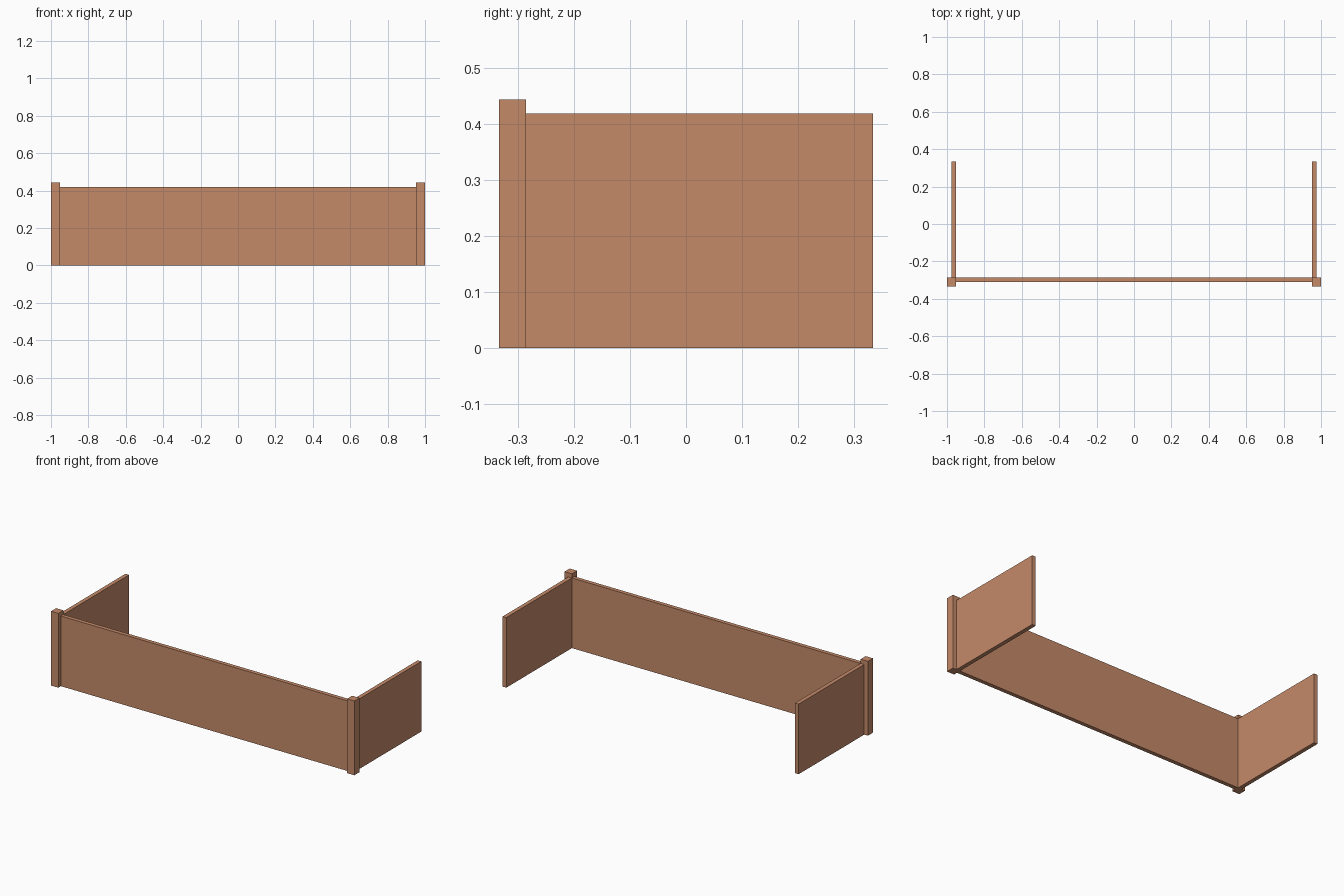
import bpy

# Remove the default cube
default = bpy.data.objects.get("Cube")
if default:
    bpy.data.objects.remove(default, do_unlink=True)

# Single wood colour
wood = bpy.data.materials.new("terracotta_wood")
wood.use_nodes = True
COLOUR = (0.558, 0.254, 0.141, 1.0)
wood.diffuse_color = COLOUR
wood.node_tree.nodes["Principled BSDF"].inputs["Base Color"].default_value = COLOUR


def box(name, x, y, z):
    """Box spanning the given (low, high) ranges."""
    bpy.ops.mesh.primitive_cube_add(
        size=1, location=[(a + b) / 2 for a, b in (x, y, z)])
    obj = bpy.context.object
    obj.name = name
    obj.scale = [b - a for a, b in (x, y, z)]
    bpy.ops.object.transform_apply(location=False, rotation=False, scale=True)
    obj.data.materials.append(wood)
    return obj


HALF_DEPTH = 0.333
POST = 0.048
BOARD = 0.024
POST_HEIGHT = 0.443
BOARD_HEIGHT = 0.418
inner_x = 1 - POST
post_back = -HALF_DEPTH + POST

# Long front board, flush with the back of the posts
box("front_board", (-inner_x, inner_x), (post_back - BOARD, post_back), (0, BOARD_HEIGHT))

# Corner posts and side boards, mirrored
for side, s in (("left", 1), ("right", -1)):
    box(side + "_post", sorted((s * inner_x, s)), (-HALF_DEPTH, post_back), (0, POST_HEIGHT))
    box(side + "_board", sorted((s * inner_x, s * (inner_x + BOARD))),
        (post_back, HALF_DEPTH), (0, BOARD_HEIGHT))
